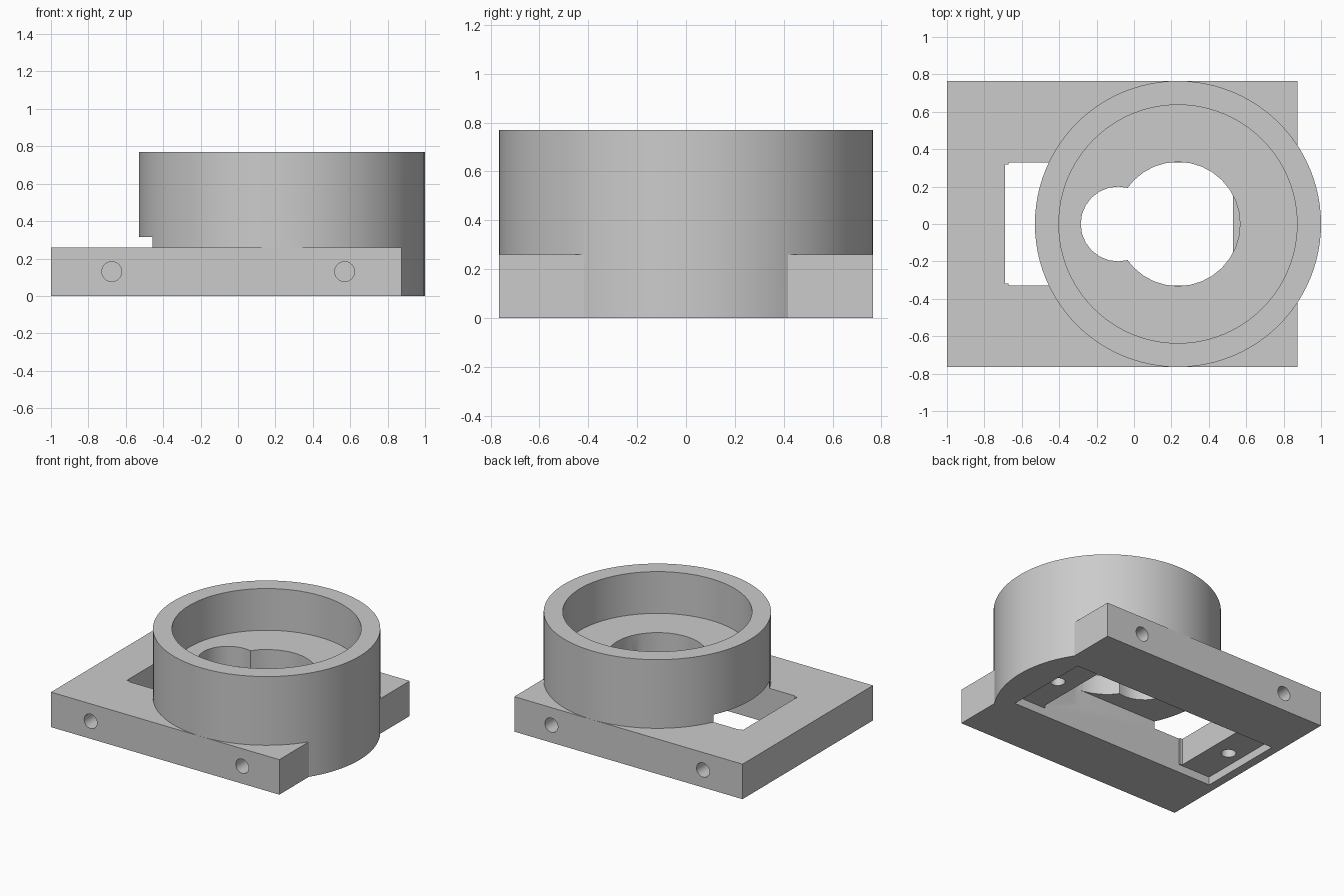
import bpy
import math

old = bpy.data.objects.get("Cube")
if old:
    bpy.data.objects.remove(old, do_unlink=True)

grey = bpy.data.materials.new("light_grey")
grey.use_nodes = True
grey.diffuse_color = (0.6, 0.6, 0.6, 1)
grey.node_tree.nodes["Principled BSDF"].inputs["Base Color"].default_value = (0.6, 0.6, 0.6, 1)


def box(name, x0, x1, half_y, z0, z1):
    bpy.ops.mesh.primitive_cube_add(size=1, location=((x0 + x1) / 2, 0, (z0 + z1) / 2))
    ob = bpy.context.object
    ob.name = name
    ob.scale = (x1 - x0, 2 * half_y, z1 - z0)
    bpy.ops.object.transform_apply(location=True, rotation=True, scale=True)
    return ob


def cylinder(name, radius, depth, center, sides=32, along_y=False):
    bpy.ops.mesh.primitive_cylinder_add(
        vertices=sides, radius=radius, depth=depth, location=center,
        rotation=(math.pi / 2 if along_y else 0, 0, 0))
    ob = bpy.context.object
    ob.name = name
    bpy.ops.object.transform_apply(location=True, rotation=True, scale=True)
    return ob


def combine(target, tool, operation):
    bpy.context.view_layer.objects.active = target
    mod = target.modifiers.new("combine", 'BOOLEAN')
    mod.operation = operation
    mod.solver = 'EXACT'
    mod.object = tool
    bpy.ops.object.modifier_apply(modifier=mod.name)
    bpy.data.objects.remove(tool, do_unlink=True)


# Mounting plate joined with the round cup
CUP_X = 0.235
EDGE = 0.765
FLOOR, CEILING = 0.46, 0.315
body = box("motor_mount", -1, 0.875, EDGE, 0, 0.26)
combine(body, cylinder("cup", EDGE, 0.77, (CUP_X, 0, 0.385), 96), 'UNION')

# Cup bore, with the wide and narrow openings through its floor
cutters = [
    cylinder("bore", 0.637, 1, (CUP_X, 0, FLOOR + 0.5), 96),
    cylinder("wide_opening", 0.332, 0.4, (CUP_X, 0, 0.4)),
    cylinder("narrow_opening", 0.2, 0.4, (-0.085, 0, 0.4), 24),
]

# Underside pocket with stepped corners, and the shallow ear recess
cutters += [
    box("pocket", -0.69, 0.53, 0.317, -0.1, CEILING),
    box("pocket_step", -0.67, 0.51, 0.328, -0.1, CEILING),
    box("ear_recess", -0.935, 0.77, 0.328, -0.2, 0.06),
]

# Blind screw holes in the ears and in both long sides
MIDDLE = -0.08
for side in (-1, 1):
    cutters.append(cylinder("ear_hole", 0.05, 0.2, (MIDDLE + side * 0.75, 0, 0.1)))
    for x in (-0.675, 0.57):
        cutters.append(cylinder("side_hole", 0.053, 0.6, (x, side * EDGE, 0.13), along_y=True))

for cutter in cutters:
    combine(body, cutter, 'DIFFERENCE')

# Finish
body.data.materials.clear()
body.data.materials.append(grey)
bpy.ops.object.select_all(action='DESELECT')
body.select_set(True)
bpy.context.view_layer.objects.active = body
bpy.ops.object.shade_smooth_by_angle(angle=math.radians(30))
